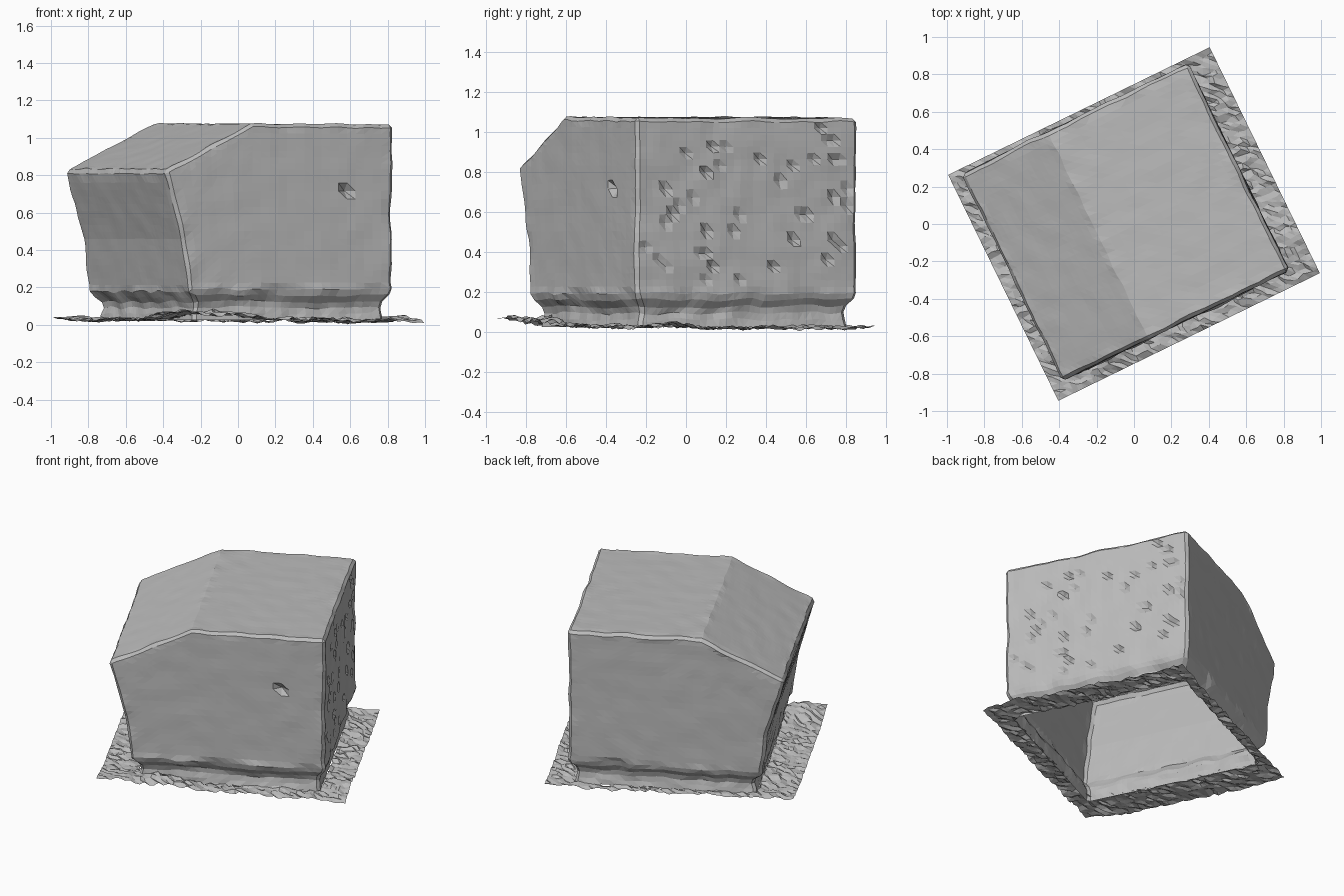
import bpy, bmesh, math, random
from mathutils import Vector, Matrix, noise

random.seed(4)
if "Cube" in bpy.data.objects:
    bpy.data.objects.remove(bpy.data.objects["Cube"])

stone = bpy.data.materials.new("stone grey")
stone.use_nodes = True
GREY = (0.5, 0.5, 0.5, 1)
stone.diffuse_color = GREY
stone.node_tree.nodes["Principled BSDF"].inputs["Base Color"].default_value = GREY

TURN = Matrix.Rotation(math.radians(26), 4, 'Z')   # the block stands askew
RIGHT, FRONT, BACK, RIDGE = 0.635, -0.587, 0.645, -0.2


def finish(bm, name):
    bm.transform(TURN)
    mesh = bpy.data.meshes.new(name)
    bm.to_mesh(mesh)
    bm.free()
    mesh.materials.append(stone)
    obj = bpy.data.objects.new(name, mesh)
    bpy.context.collection.objects.link(obj)
    return obj


def rough(p, scale, amount):
    return noise.noise_vector(p * scale) * amount


# Block: stacked rings of six points, open underneath
def ring(bm, left, inset, heights):
    l, r, f, b = left + inset, RIGHT - inset, FRONT + inset, BACK - inset
    zl, zm, zr = heights
    pts = [(l, f, zl), (RIDGE, f, zm), (r, f, zr), (r, b, zr), (RIDGE, b, zm), (l, b, zl)]
    return [bm.verts.new(p) for p in pts]


bm = bmesh.new()
levels = [(-0.57, 0.035, (0.025,) * 3), (-0.57, 0.05, (0.11,) * 3), (-0.57, 0, (0.175,) * 3),
          (-0.615, 0, (0.46,) * 3), (-0.7, 0, (0.76, 0.8, 0.8)), (-0.715, 0, (0.825, 1.075, 1.07))]
rings = [ring(bm, *lv) for lv in levels]
for low, high in zip(rings, rings[1:]):
    for i in range(6):
        j = (i + 1) % 6
        bm.faces.new((low[i], low[j], high[j], high[i]))
a, b, c, d, e, f = rings[-1]
bm.faces.new((a, b, e, f))
bm.faces.new((b, c, d, e))
bm.normal_update()

# Worn edges
sharp = [ed for ed in bm.edges if ed.is_manifold and ed.calc_face_angle() > 0.6]
bmesh.ops.bevel(bm, geom=sharp, offset=0.018, segments=1, affect='EDGES')

# Refine, then roughen
for step in range(5):
    long_edges = [ed for ed in bm.edges if ed.calc_length() > 0.06]
    if not long_edges:
        break
    bmesh.ops.subdivide_edges(bm, edges=long_edges, cuts=1, use_grid_fill=True)
    bmesh.ops.triangulate(bm, faces=[fc for fc in bm.faces if len(fc.verts) > 4])
bmesh.ops.triangulate(bm, faces=bm.faces)
bm.normal_update()
pits = []
for v in bm.verts:
    side = v.normal.x > 0.95
    if side and 0.25 < v.co.z < 1.03 and random.random() < 0.05:
        pits.append(v)
    edge = max((ed.calc_face_angle(0) for ed in v.link_edges), default=0) > 0.3
    amount = 0.016 if v.co.z < 0.2 else 0.01 if edge else 0.006 if side else 0.003
    if v.co.z > 0.04:
        v.co += rough(v.co, 9, amount)
for v in pits:
    v.co.x -= random.uniform(0.012, 0.025)

# Single chip in the front face
spot = TURN.inverted() @ Vector((0.6, -0.36, 0.73))
chip = min(bm.verts, key=lambda v: (v.co - spot).length)
chip.co.y += 0.035
finish(bm, "stone_block")

# Ground: rubble sheet with a hole where the block stands
HALF_U, HALF_V = 0.778, 0.672
hole = (-0.535, RIGHT - 0.035, FRONT + 0.035, BACK - 0.035)
bm = bmesh.new()
bmesh.ops.create_grid(bm, x_segments=52, y_segments=45, size=1)
for v in bm.verts:
    v.co.x *= HALF_U
    v.co.y *= HALF_V


def inside(p):
    return hole[0] < p.x < hole[1] and hole[2] < p.y < hole[3]


gone = [fc for fc in bm.faces if all(inside(v.co) for v in fc.verts)]
bmesh.ops.delete(bm, geom=gone, context='FACES')
bmesh.ops.triangulate(bm, faces=bm.faces)
for v in bm.verts:
    p = v.co
    if inside(p):
        # Snap the inner border onto the foot of the block
        gaps = [p.x - hole[0], hole[1] - p.x, p.y - hole[2], hole[3] - p.y]
        k = gaps.index(min(gaps))
        p[k // 2] = hole[k]
    rim = abs(p.x) > HALF_U - 0.01 or abs(p.y) > HALF_V - 0.01
    z = 0.028 + 0.014 * noise.noise(p * 7) + random.uniform(-0.009, 0.012)
    # Rise at the front corner, and a small heap by the front foot
    z += 0.045 * max(0, 1 - (p - Vector((-HALF_U, -HALF_V, 0))).length / 0.3)
    z += 0.05 * max(0, 1 - (p - Vector((-0.42, -0.56, 0))).length / 0.3)
    z += 0.025 * max(0, 1 - (p - Vector((0.72, -0.45, 0))).length / 0.2)
    z -= 0.012 * max(0, p.x)
    if not rim:
        p.x += random.uniform(-0.008, 0.008)
        p.y += random.uniform(-0.008, 0.008)
    p.z = max(0, z)
finish(bm, "rubble_ground")
